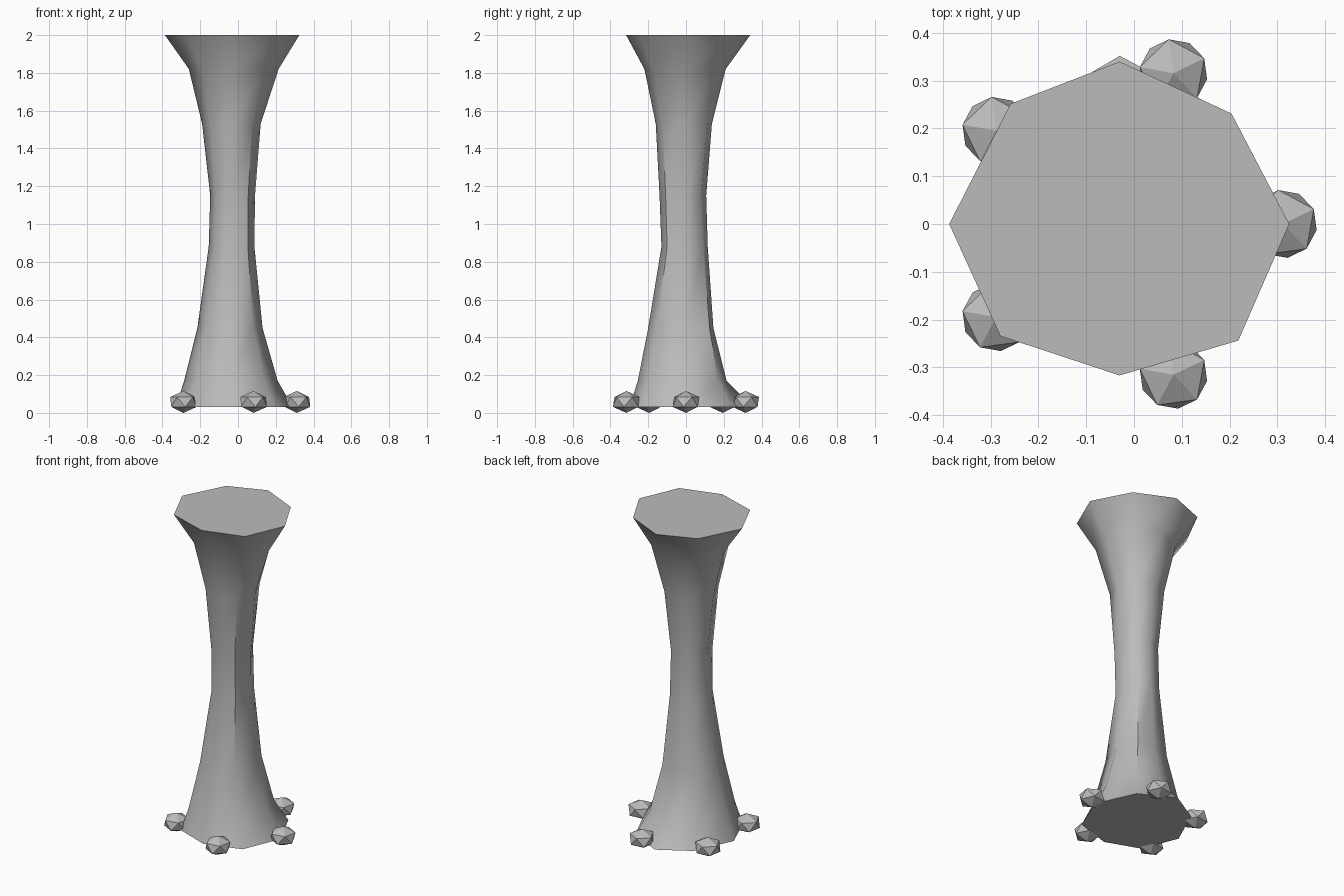
import bpy, bmesh, math

if "Cube" in bpy.data.objects:
    bpy.data.objects.remove(bpy.data.objects["Cube"])

stone_mat = bpy.data.materials.new("grey stone")
stone_mat.diffuse_color = (0.5, 0.5, 0.5, 1)
stone_mat.use_nodes = True
stone_mat.node_tree.nodes["Principled BSDF"].inputs["Base Color"].default_value = stone_mat.diffuse_color
CX = -0.03  # column axis

# z, left, right, front, back extents, y factors of back-right and back-left corners
RINGS = [
    (0.03, -0.33, 0.29, -0.30, 0.352, 0.68, 0.68),
    (0.17, -0.285, 0.21, -0.255, 0.215, 0.80, 0.74),
    (0.45, -0.215, 0.13, -0.20, 0.145, 0.86, 0.78),
    (0.88, -0.155, 0.087, -0.13, 0.115, 0.80, 0.80),
    (1.15, -0.147, 0.09, -0.14, 0.107, 0.73, 0.82),
    (1.53, -0.19, 0.12, -0.16, 0.137, 0.84, 0.80),
    (1.82, -0.26, 0.215, -0.22, 0.21, 0.74, 0.74),
    (2.00, -0.387, 0.325, -0.317, 0.34, 0.68, 0.74),
]


def finish(bm, name, angle):
    bmesh.ops.recalc_face_normals(bm, faces=bm.faces)
    me = bpy.data.meshes.new(name)
    bm.to_mesh(me)
    bm.free()
    ob = bpy.data.objects.new(name, me)
    bpy.context.collection.objects.link(ob)
    me.materials.append(stone_mat)
    bpy.ops.object.select_all(action='DESELECT')
    ob.select_set(True)
    bpy.context.view_layer.objects.active = ob
    bpy.ops.object.shade_smooth_by_angle(angle=math.radians(angle))
    return ob


# Eight-sided flared column
bm = bmesh.new()
loops = []
for z, l, r, f, b, br, bl in RINGS:
    l, r = l - CX, r - CX
    pts = [(r, 0), (r * 0.66, b * br), (0, b), (l * 0.64, b * bl),
           (l, 0), (l * 0.70, f * 0.74), (0, f), (r * 0.70, f * 0.77)]
    loops.append([bm.verts.new((CX + x, y, z)) for x, y in pts])
for a, b in zip(loops, loops[1:]):
    for i in range(8):
        j = (i + 1) % 8
        bm.faces.new((a[i], a[j], b[j], b[i]))
bm.faces.new(loops[0])
bm.faces.new(loops[-1])
finish(bm, "column", 50)

# Ring of five small stones around the foot
for i in range(5):
    a = math.tau * i / 5
    bm = bmesh.new()
    bmesh.ops.create_icosphere(bm, subdivisions=1, radius=1)
    ob = finish(bm, f"foot_stone_{i + 1}", 40)
    for v in ob.data.vertices:
        v.co.x *= 0.08
        v.co.y *= 0.08
        v.co.z *= 0.058
    ob.location = (-0.02 + 0.332 * math.cos(a), 0.332 * math.sin(a), 0.058)
    ob.rotation_euler = (0, 0, a + 0.45)
